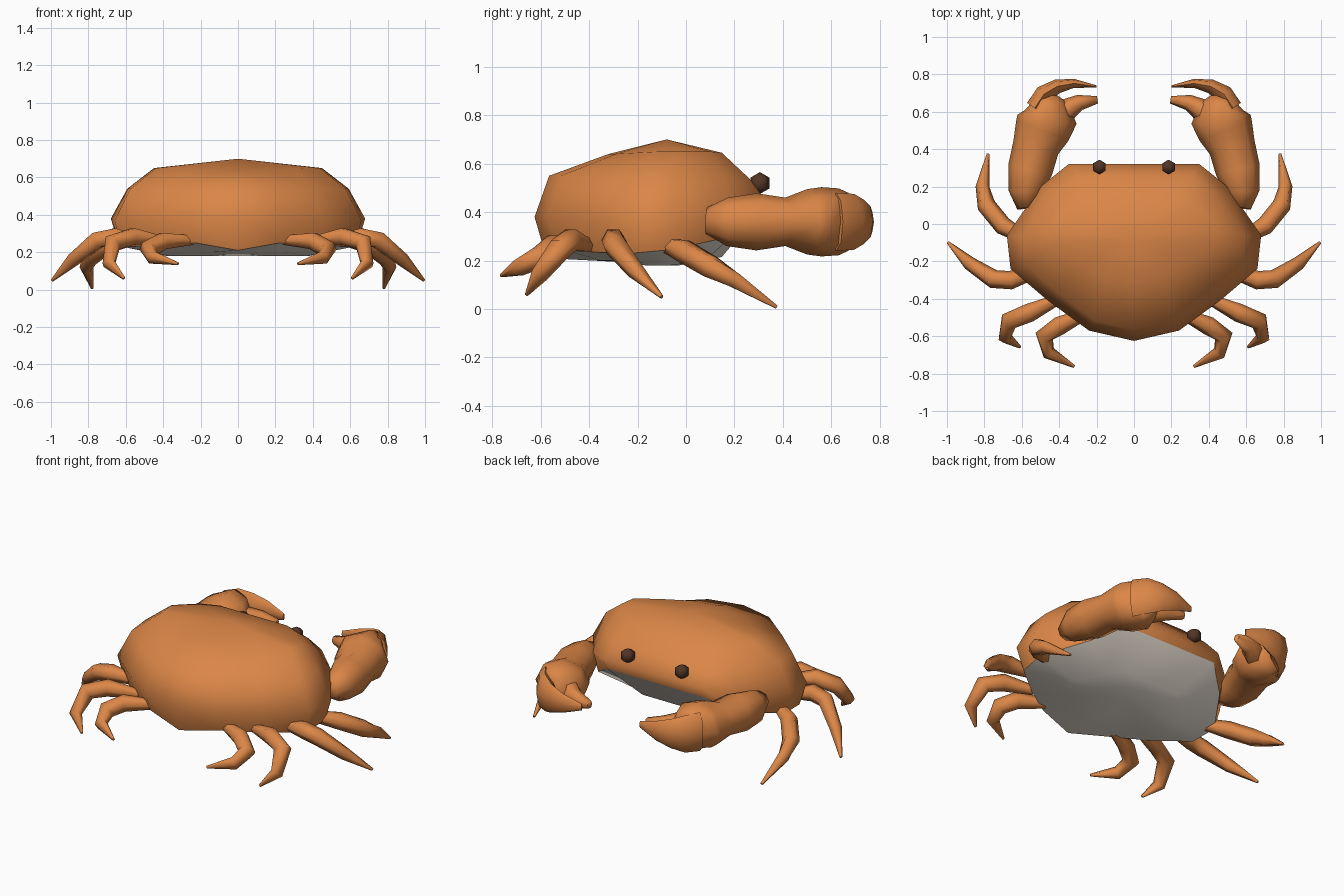
import bpy, bmesh
from math import radians, cos, sin, pi
from mathutils import Vector

if "Cube" in bpy.data.objects:
    bpy.data.objects.remove(bpy.data.objects["Cube"])


def material(name, color):
    m = bpy.data.materials.new(name)
    m.diffuse_color = color
    m.use_nodes = True
    m.node_tree.nodes["Principled BSDF"].inputs["Base Color"].default_value = m.diffuse_color
    return m


orange = material("orange shell", (0.71, 0.24, 0.063, 1))
cream = material("pale belly", (0.95, 0.87, 0.77, 1))
brown = material("dark eye", (0.085, 0.036, 0.02, 1))


def finish(bm, name, mat=None, angle=40):
    bmesh.ops.recalc_face_normals(bm, faces=bm.faces)
    me = bpy.data.meshes.new(name)
    bm.to_mesh(me)
    bm.free()
    ob = bpy.data.objects.new(name, me)
    bpy.context.collection.objects.link(ob)
    if mat:
        me.materials.append(mat)
    bpy.ops.object.select_all(action='DESELECT')
    ob.select_set(True)
    bpy.context.view_layer.objects.active = ob
    bpy.ops.object.shade_smooth_by_angle(angle=radians(angle))
    return ob


def bridge(bm, rings):
    for a, b in zip(rings, rings[1:]):
        n = len(a)
        for i in range(n):
            j = (i + 1) % n
            bm.faces.new((a[i], a[j], b[j], b[i]))


def fan(bm, ring, tip):
    t = bm.verts.new(tip)
    for i in range(len(ring)):
        bm.faces.new((ring[i], ring[(i + 1) % len(ring)], t))


# body outline from front centre around one side to the back centre
OUTLINE = [(0, .32), (.35, .32), (.50, .20), (.68, -.06),
           (.66, -.24), (.46, -.41), (.24, -.57), (0, -.625)]
MID = -.08


def body_ring(bm, sx, front, back, heights, dy=0):
    half = [(x * sx, MID + dy + (y - MID) * (front if y > MID else back), z)
            for (x, y), z in zip(OUTLINE, heights)]
    full = half + [(-x, y, z) for x, y, z in half[-2:0:-1]]
    return [bm.verts.new(p) for p in full]


RIM = [.46, .46, .42, .38, .37, .37, .38, .38]
HEM = [.40, .40, .30, .245, .23, .235, .25, .21]

# domed shell
bm = bmesh.new()
rings = [body_ring(bm, .94, .96, .91, HEM),
         body_ring(bm, 1, 1, 1, RIM),
         body_ring(bm, .87, .85, .89, [.54] * 6 + [.55] * 2),
         body_ring(bm, .66, .42, .55, [.645] * 2 + [.65] * 3 + [.645] + [.64] * 2, .06)]
bridge(bm, rings)
fan(bm, rings[-1], (0, MID, .70))
finish(bm, "shell", orange, 70)

# pale underside
bm = bmesh.new()
rings = [body_ring(bm, .94, .96, .91, HEM),
         body_ring(bm, .56, .57, .55, [.215] * 2 + [.20] + [.18] * 2 + [.20] * 3)]
bridge(bm, rings)
fan(bm, rings[-1], (0, -.03, .18))
finish(bm, "belly", cream, 60)


def limb(name, side, sections, sides=6):
    """Loft ovals along a path; each section is x, y, z, half width, half height."""
    bm = bmesh.new()
    pts = [Vector((s[0] * side, s[1], s[2])) for s in sections]
    rings = []
    for i, p in enumerate(pts):
        d = (pts[min(i + 1, len(pts) - 1)] - pts[max(i - 1, 0)]).normalized()
        u = d.cross(Vector((0, 0, 1))).normalized() * side
        v = u.cross(d).normalized() * side
        w, h = sections[i][3:]
        rings.append([bm.verts.new(p + u * w * cos(2 * pi * k / sides)
                                   + v * h * sin(2 * pi * k / sides))
                      for k in range(sides)])
    bridge(bm, rings)
    bm.faces.new(rings[0])
    bm.faces.new(rings[-1])
    return finish(bm, name, orange, 75)


# walking legs, front pair to rear pair: x, y, z at each joint
LEGS = [
    [(.54, -.10, .27), (.70, -.01, .24), (.79, .10, .175), (.81, .20, .12), (.78, .374, .008)],
    [(.52, -.26, .26), (.66, -.30, .285), (.75, -.295, .265), (.88, -.21, .16), (.993, -.10, .05)],
    [(.40, -.40, .26), (.56, -.475, .285), (.67, -.52, .25), (.69, -.605, .14), (.61, -.658, .06)],
    [(.24, -.47, .265), (.40, -.545, .26), (.48, -.60, .215), (.455, -.69, .17), (.32, -.762, .138)],
]
LEG_R = [.028, .050, .050, .037, .008]

# claw: arm and palm in one loft, then two curved fingers
CLAW = [(.57, .085, .365, .055, .055), (.58, .17, .36, .09, .10),
        (.555, .29, .36, .12, .118), (.525, .41, .36, .125, .10),
        (.49, .50, .36, .15, .135), (.465, .56, .36, .16, .143),
        (.47, .63, .36, .115, .138), (.485, .67, .36, .07, .12)]
UPPER_FINGER = [(.53, .62, .36, .05, .12), (.48, .695, .36, .05, .115),
                (.41, .736, .36, .038, .09), (.32, .752, .36, .024, .06),
                (.20, .735, .36, .006, .02)]
LOWER_FINGER = [(.43, .56, .35, .07, .09), (.36, .61, .35, .062, .075),
                (.29, .65, .35, .042, .055), (.195, .664, .35, .02, .025)]

for side, label in ((1, "right"), (-1, "left")):
    for n, path in enumerate(LEGS, 1):
        limb(f"{label}_leg_{n}", side,
             [(*p, r, r) for p, r in zip(path, LEG_R)])
    limb(f"{label}_claw", side, CLAW, 8)
    limb(f"{label}_claw_upper_finger", side, UPPER_FINGER, 8)
    limb(f"{label}_claw_lower_finger", side, LOWER_FINGER, 6)
    # low-sided eye
    bm = bmesh.new()
    bmesh.ops.create_uvsphere(bm, u_segments=6, v_segments=3, radius=.045)
    bmesh.ops.translate(bm, verts=bm.verts, vec=(.185 * side, .305, .52))
    finish(bm, f"{label}_eye", brown, 75)
